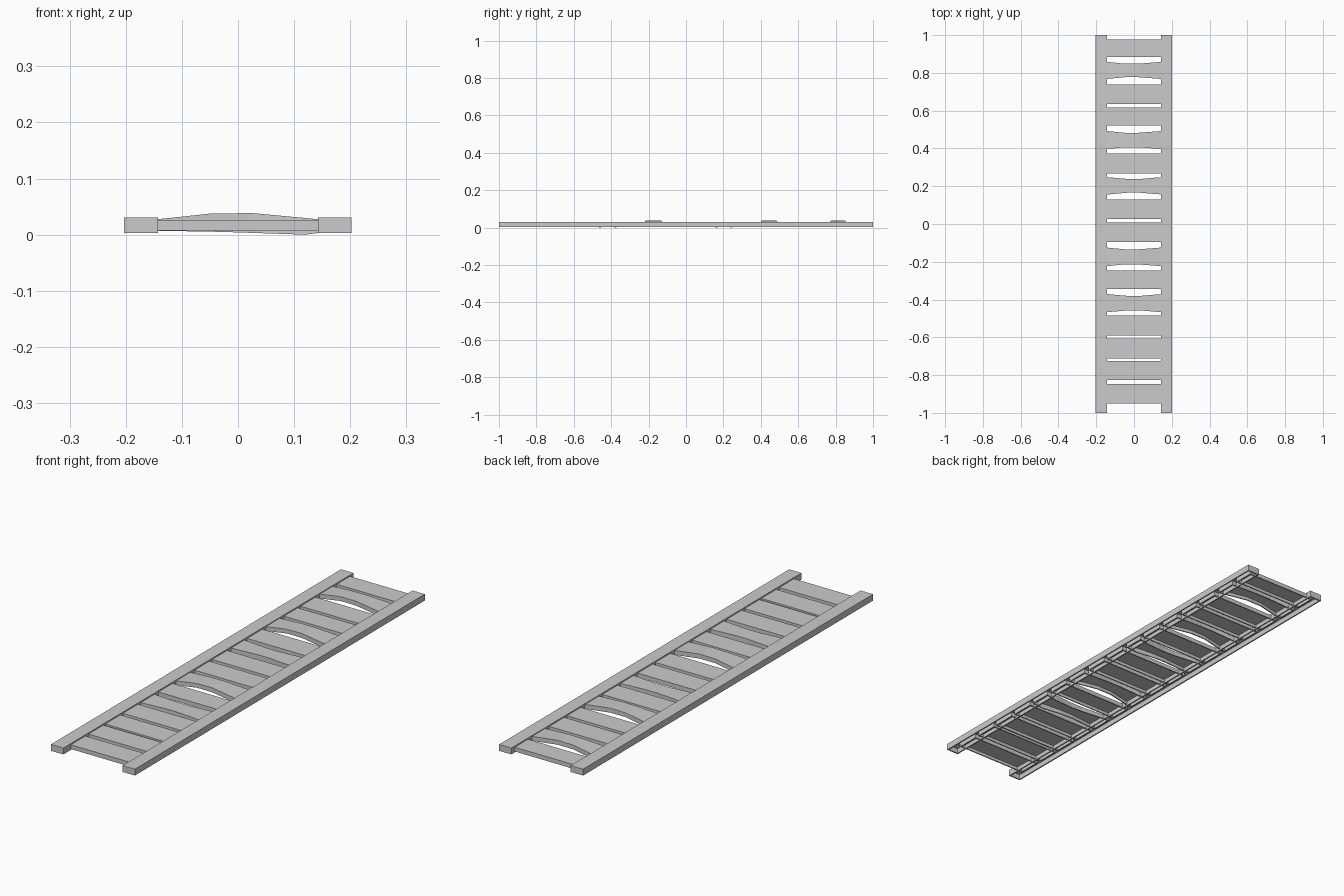
import bpy
import bmesh

cube = bpy.data.objects.get("Cube")
if cube:
    bpy.data.objects.remove(cube, do_unlink=True)

grey = bpy.data.materials.new("plain_grey")
grey.use_nodes = True
grey.diffuse_color = (0.6, 0.6, 0.6, 1)
grey.node_tree.nodes["Principled BSDF"].inputs["Base Color"].default_value = (0.6, 0.6, 0.6, 1)


def open_shell(name, stations, wall):
    """Hollow, open-bottomed bar through stations of (x, y_low, y_high, z_low, z_high)."""
    bm = bmesh.new()
    rings = []
    last = len(stations) - 1
    for i, (x, y0, y1, z0, z1) in enumerate(stations):
        # the inner skin is pulled in from both ends
        xi = x + (wall if i == 0 else -wall if i == last else 0)
        outer = [(x, y0, z0), (x, y0, z1), (x, y1, z1), (x, y1, z0)]
        inner = [(xi, y0 + wall, z0), (xi, y0 + wall, z1 - wall),
                 (xi, y1 - wall, z1 - wall), (xi, y1 - wall, z0)]
        rings.append([bm.verts.new(p) for p in outer + inner])
    for a, b in zip(rings, rings[1:]):
        for j, k in ((0, 1), (1, 2), (2, 3), (3, 7), (7, 6), (6, 5), (5, 4), (4, 0)):
            bm.faces.new((a[j], a[k], b[k], b[j]))
    for r in (rings[0], rings[-1]):
        bm.faces.new(r[:4])
        bm.faces.new(r[4:])
        bm.faces.new((r[0], r[3], r[7], r[4]))
    bmesh.ops.recalc_face_normals(bm, faces=bm.faces)
    mesh = bpy.data.meshes.new(name)
    bm.to_mesh(mesh)
    bm.free()
    mesh.materials.append(grey)
    obj = bpy.data.objects.new(name, mesh)
    bpy.context.collection.objects.link(obj)
    return obj


# Side rails, hollow underneath
for side, x0, x1 in (("left", 0.143, 0.202), ("right", -0.203, -0.143)):
    open_shell(side + "_rail", [(x, -1, 1, 0.003, 0.031) for x in (x0, x1)], 0.006)

# Planks: gap edges from back to front
gaps = [(0.885, 0.858), (0.768, 0.739), (0.635, 0.617), (0.521, 0.492),
        (0.397, 0.373), (0.267, 0.248), (0.156, 0.129), (0.026, 0.007),
        (-0.096, -0.125), (-0.223, -0.247), (-0.345, -0.371), (-0.467, -0.485),
        (-0.589, -0.607), (-0.711, -0.724), (-0.827, -0.848)]
tops = [0.977] + [g[1] for g in gaps]
bottoms = [g[0] for g in gaps] + [-0.949]
raised = (1, 4, 9)    # warped upward
sagging = (6, 11)     # worn thin in the middle and sagging to one side
END = 0.172

for i, (hi, lo) in enumerate(zip(tops, bottoms)):
    plank = [(-END, 0, 0, 0), (END, 0, 0, 0)]
    if i in raised:
        plank = [(-END, 0, 0, 0), (-0.143, 0, 0.001, 0.002),
                 (-0.05, 0.009, 0.012, 0.012), (0.025, 0.009, 0.012, 0.013),
                 (0.143, 0, 0.001, 0.002), (END, 0, 0, 0)]
    elif i in sagging:
        plank = [(-END, 0, 0, 0), (-0.143, 0, 0, 0), (-0.03, 0.01, -0.002, 0),
                 (0.03, 0.01, -0.004, 0), (0.12, 0.002, -0.007, 0), (END, 0, 0, 0)]
    stations = [(x, lo + pinch, hi - pinch, 0.007 + dz0, 0.0255 + dz1)
                for x, pinch, dz0, dz1 in plank]
    open_shell(f"plank_{i + 1}", stations, 0.005)
